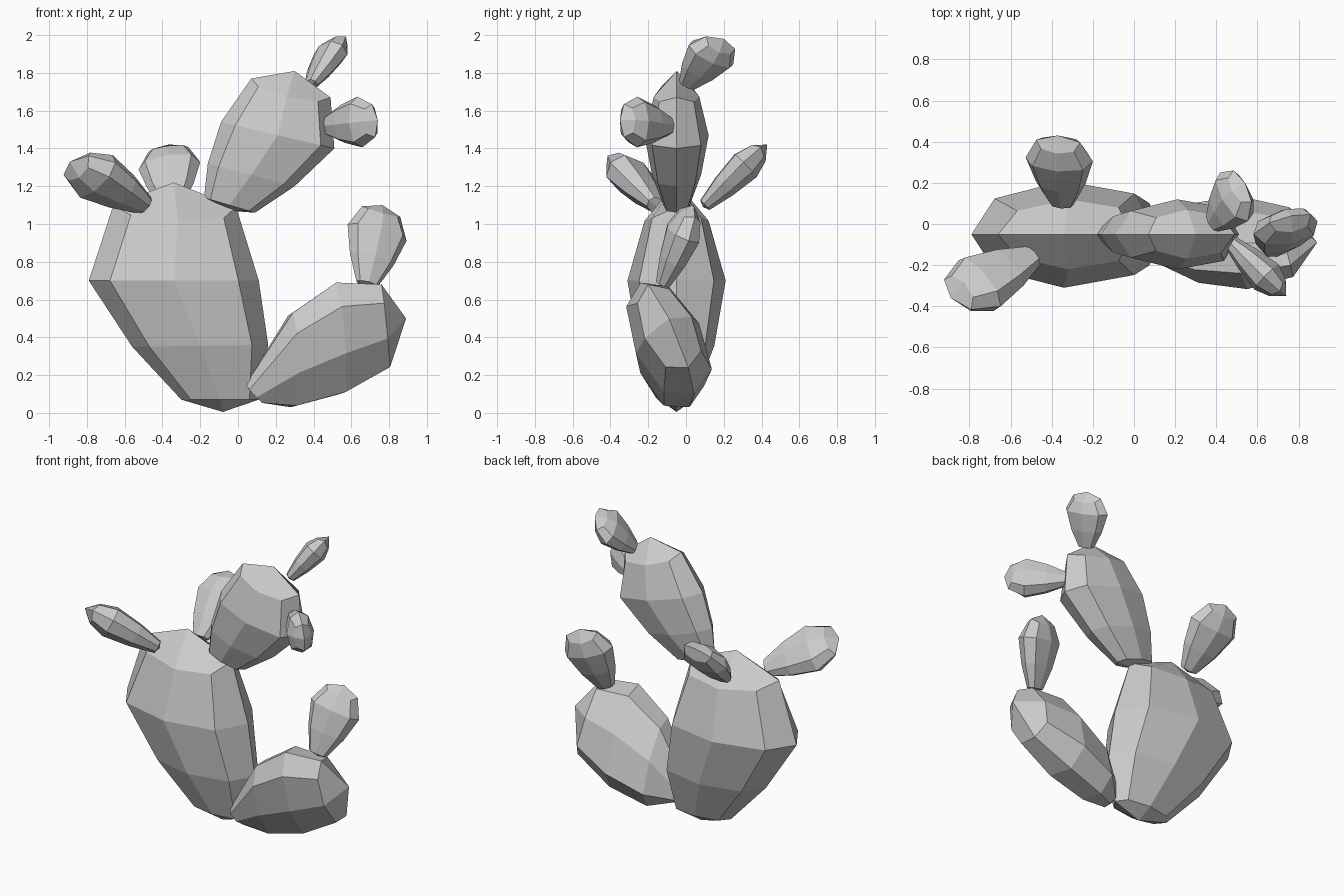
import bpy, bmesh
from mathutils import Vector as V

if "Cube" in bpy.data.objects:
    bpy.data.objects.remove(bpy.data.objects["Cube"])


# Lofts flattened octagonal rings between two end points
def loft(name, base, tip, rings):
    bm = bmesh.new()
    loops = []
    for left, right, out, drop in rings:
        c, w = (left + right) / 2, (right - left) / 2
        down = (base - tip).normalized() * drop
        pts = [(-1, 0), (-.75, .67), (0, 1), (.76, .76),
               (1, 0), (.76, -.76), (0, -1), (-.75, -.67)]
        loops.append([bm.verts.new(c + w * a + out * b + down * abs(b)) for a, b in pts])
    for lo, hi in zip(loops, loops[1:]):
        for i in range(8):
            j = (i + 1) % 8
            bm.faces.new((lo[i], lo[j], hi[j], hi[i]))
    # Four-quad end caps
    for point, ring in ((base, loops[0]), (tip, loops[-1])):
        end = bm.verts.new(point)
        for i in range(0, 8, 2):
            bm.faces.new((end, ring[i], ring[i + 1], ring[(i + 2) % 8]))
    bmesh.ops.recalc_face_normals(bm, faces=bm.faces[:])
    mesh = bpy.data.meshes.new(name)
    bm.to_mesh(mesh)
    bm.free()
    obj = bpy.data.objects.new(name, mesh)
    bpy.context.collection.objects.link(obj)


# Large pad from a front outline: (left x, z, right x, z, half thickness, shoulder drop)
def large_pad(name, base, tip, rows, lean=0.0):
    base, tip = V(base), V(tip)
    rings = []
    for i, (lx, lz, rx, rz, th, drop) in enumerate(rows):
        y = base.y + (tip.y - base.y) * (i + 1) / (len(rows) + 1)
        dy = lean * V((rx - lx, rz - lz)).length / 2
        left, right = V((lx, y - dy, lz)), V((rx, y + dy, rz))
        out = (tip - base).cross(left - right).normalized() * th
        rings.append((left, right, out, drop))
    loft(name, base, tip, rings)


# Small pad from its axis and width direction
def small_pad(name, base, tip, across, half_w, half_t):
    base, tip, w = V(base), V(tip), V(across)
    axis = (tip - base).normalized()
    w = (w - axis * w.dot(axis)).normalized() * half_w
    n = axis.cross(w).normalized() * half_t
    rings = []
    for t, a, b, drop in ((.03, .36, .42, 0), (.33, .74, .78, 0),
                          (.66, 1, 1, 0), (.92, .65, .68, .03)):
        c = base.lerp(tip, t)
        rings.append((c - w * a, c + w * a, n * b, drop))
    loft(name, base, tip, rings)


# Three large pads
large_pad("main_pad", (-.08, -.05, .005), (-.34, -.05, 1.22), [
    (-.30, .07, .11, .07, .09, 0),
    (-.56, .35, .16, .36, .20, 0),
    (-.79, .70, .11, .70, .26, 0),
    (-.66, 1.10, -.01, 1.09, .17, .08)])
large_pad("upper_pad", (-.05, -.05, 1.07), (.30, -.05, 1.81), [
    (-.18, 1.14, .09, 1.06, .07, 0),
    (-.16, 1.32, .30, 1.20, .13, 0),
    (-.09, 1.54, .51, 1.40, .17, 0),
    (.07, 1.77, .49, 1.67, .12, .05)])
large_pad("side_pad", (.08, -.11, .10), (.89, -.09, .50), [
    (.04, .15, .13, .06, .06, 0),
    (.29, .53, .28, .03, .16, 0),
    (.52, .69, .54, .10, .19, 0),
    (.76, .68, .80, .24, .14, .02)], lean=.48)

# Five small pads
small_pad("left_bud", (-.48, -.15, 1.09), (-.89, -.36, 1.33), (.6, -.65, .45), .17, .10)
small_pad("back_bud", (-.35, .09, 1.09), (-.37, .43, 1.42), (1, 0, .18), .165, .085)
small_pad("top_bud", (.38, 0, 1.73), (.54, .20, 1.98), (.46, -.81, .35), .145, .075)
small_pad("right_bud", (.46, -.08, 1.52), (.74, -.35, 1.55), (.1, 0, -1), .135, .085)
small_pad("side_bud", (.68, -.13, .67), (.765, .04, 1.10), (.95, .2, -.25), .165, .09)
